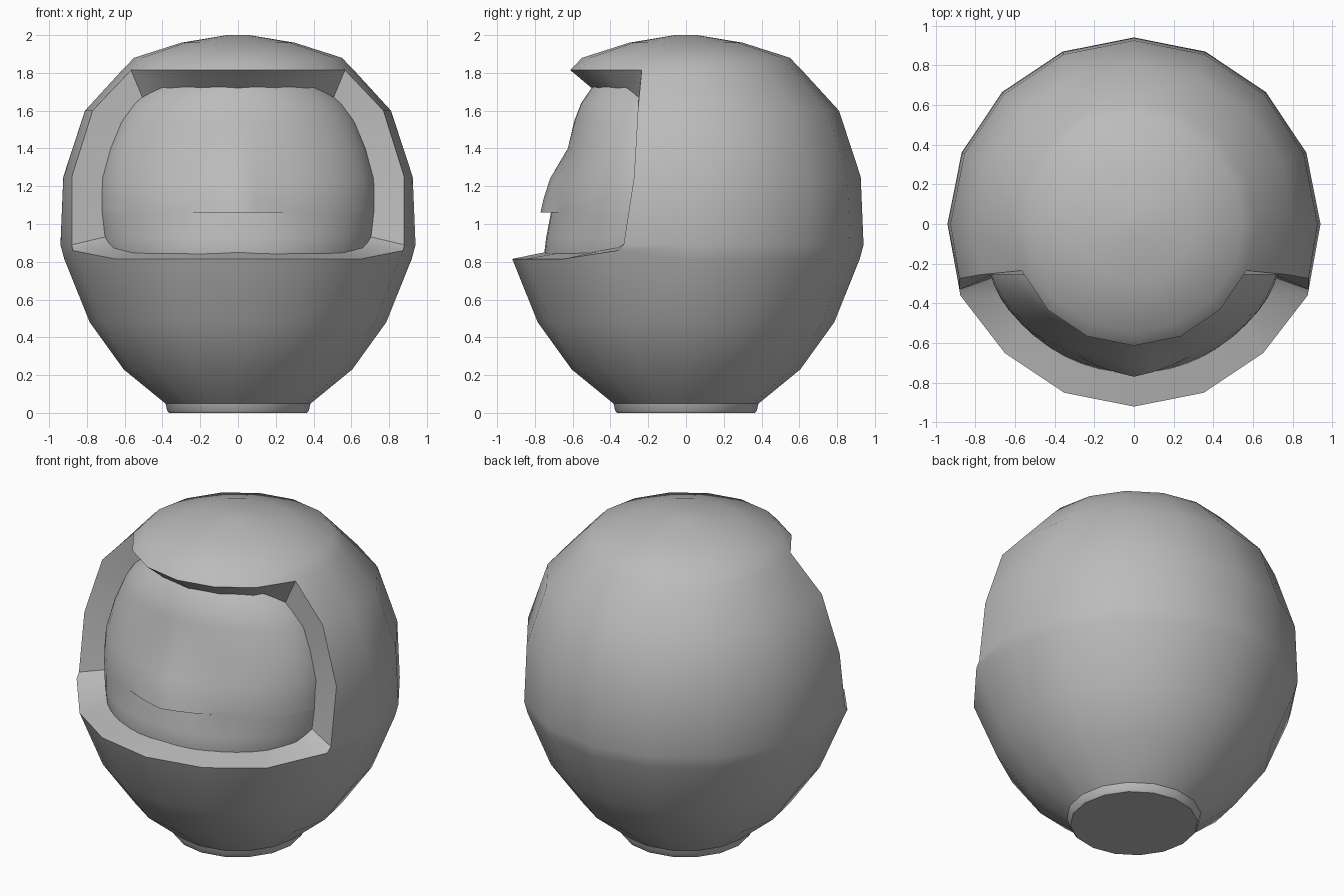
import bpy, bmesh, math
from mathutils import Vector

cube = bpy.data.objects.get("Cube")
if cube:
    bpy.data.objects.remove(cube, do_unlink=True)

GREY = (0.5, 0.5, 0.5, 1)
mat = bpy.data.materials.new("plain_grey")
mat.use_nodes = True
mat.diffuse_color = GREY
mat.node_tree.nodes["Principled BSDF"].inputs["Base Color"].default_value = GREY
SIDES = 16


def finish(bm, name, angle):
    mesh = bpy.data.meshes.new(name)
    bm.to_mesh(mesh)
    bm.free()
    obj = bpy.data.objects.new(name, mesh)
    bpy.context.collection.objects.link(obj)
    mesh.materials.append(mat)
    bpy.ops.object.select_all(action='DESELECT')
    obj.select_set(True)
    bpy.context.view_layer.objects.active = obj
    bpy.ops.object.shade_smooth_by_angle(angle=math.radians(angle))
    return obj


def lathe(bm, profile):
    """Rings of vertices; column 0 points to the front, column 4 to +x."""
    rings = []
    for z, r in profile:
        ring = []
        for k in range(SIDES):
            a = math.tau * k / SIDES
            ring.append(bm.verts.new((r * math.sin(a), -r * math.cos(a), z)))
        rings.append(ring)
    return rings


def skin(bm, rings, skip=lambda row, col: False):
    for i in range(len(rings) - 1):
        for k in range(SIDES):
            if not skip(i, k):
                n = (k + 1) % SIDES
                bm.faces.new((rings[i][k], rings[i][n], rings[i + 1][n], rings[i + 1][k]))


# Helmet shell with a front opening
FLOOR, LIP = 3, 7
bm = bmesh.new()
rings = lathe(bm, [(0.05, 0.385), (0.23, 0.605), (0.48, 0.785), (0.815, 0.92),
                   (0.89, 0.94), (1.25, 0.925), (1.6, 0.81), (1.815, 0.613),
                   (1.88, 0.55), (1.96, 0.3), (2.0, 0.06)])
side_rim = [(0.875, -0.36, 0.86), (0.88, -0.33, 0.89), (0.88, -0.275, 1.25), (0.77, -0.255, 1.6)]
for row, (x, y, z) in enumerate(side_rim, FLOOR):
    rings[row][3].co = (x, y, z)
    rings[row][-3].co = (-x, y, z)
skin(bm, rings, lambda row, col: FLOOR <= row < LIP and (col < 3 or col >= SIDES - 3))
bm.faces.new(rings[-1])

# Opening walls, running from the rim in towards the face
inner = [(0, -0.75, 0.85), (0.3, -0.68, 0.845), (0.55, -0.5, 0.85), (0.65, -0.36, 0.875),
         (0.71, -0.27, 0.93), (0.72, -0.25, 1.22), (0.62, -0.23, 1.53), (0.51, -0.25, 1.68),
         (0.36, -0.36, 1.715), (0.2, -0.46, 1.72), (0, -0.5, 1.72)]
path = ([(FLOOR, k) for k in range(4)] + [(r, 3) for r in range(FLOOR + 1, LIP + 1)]
        + [(LIP, k) for k in (2, 1, 0)])
for side in (1, -1):
    outer_v = [rings[r][side * k] for r, k in path]
    inner_v = []
    for v, p in zip(outer_v, inner):
        target = Vector((side * p[0], p[1], p[2]))
        inner_v.append(bm.verts.new(v.co.lerp(target, 1.2)))
    for i in range(len(path) - 1):
        bm.faces.new((outer_v[i], outer_v[i + 1], inner_v[i + 1], inner_v[i]))
bmesh.ops.remove_doubles(bm, verts=bm.verts, dist=0.0005)
bmesh.ops.recalc_face_normals(bm, faces=bm.faces)
finish(bm, "helmet_shell", 42)

# Neck ring closing the bottom
bm = bmesh.new()
rings = lathe(bm, [(0, 0.365), (0.012, 0.375), (0.055, 0.385)])
skin(bm, rings)
bm.faces.new(rings[0][::-1])
finish(bm, "neck_ring", 50)

# Face: rows of height, half width, side depth, front depth, nose bulge, nose half width
rows = [(0.80, 0.68, -0.20, -0.74, 0, 1), (0.85, 0.70, -0.20, -0.75, 0, 1),
        (0.93, 0.715, -0.20, -0.74, 0, 1), (1.06, 0.73, -0.20, -0.715, 0, 1),
        (1.062, 0.73, -0.20, -0.715, 0.055, 0.28), (1.13, 0.73, -0.20, -0.705, 0.05, 0.24),
        (1.24, 0.725, -0.20, -0.68, 0.04, 0.18), (1.40, 0.68, -0.20, -0.62, 0.006, 0.12),
        (1.55, 0.62, -0.18, -0.59, 0, 1), (1.64, 0.56, -0.18, -0.555, 0, 1),
        (1.72, 0.47, -0.16, -0.5, 0, 1), (1.78, 0.38, -0.15, -0.44, 0, 1)]
COLS = 24
bm = bmesh.new()
grid = []
for z, half, side_y, front_y, bulge, width in rows:
    line = []
    for c in range(COLS + 1):
        t = math.pi * (c / COLS - 0.5)
        x = half * math.sin(t)
        y = side_y + (front_y - side_y) * max(0, math.cos(t)) ** 1.15
        y -= bulge * max(0, 1 - abs(x) / width)
        line.append(bm.verts.new((x, y, z)))
    grid.append(line)
for low, high in zip(grid, grid[1:]):
    for c in range(COLS):
        bm.faces.new((low[c], low[c + 1], high[c + 1], high[c]))
finish(bm, "face", 50)
